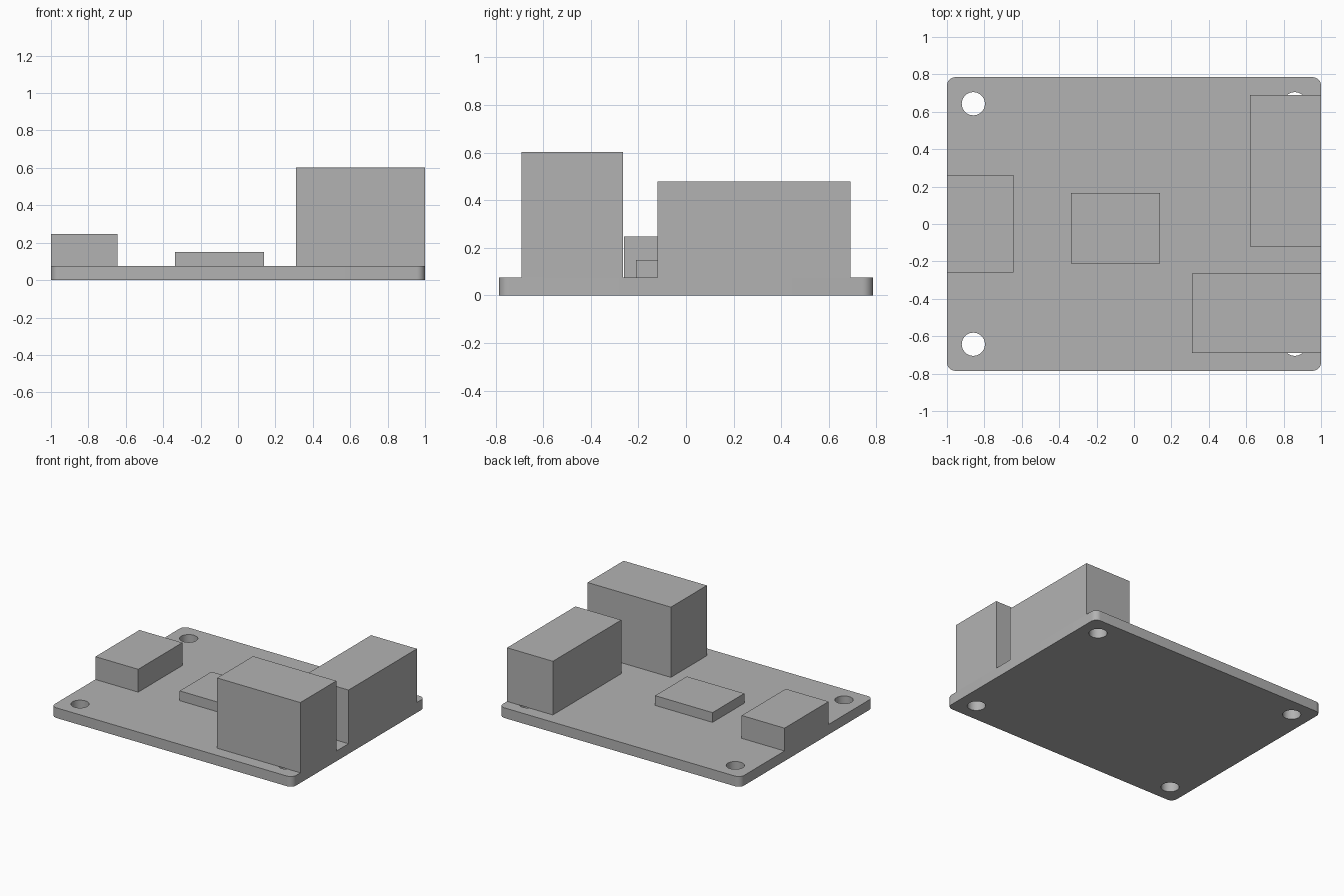
import bpy
import bmesh
import math
from mathutils import Matrix, Vector

cube = bpy.data.objects.get("Cube")
if cube:
    bpy.data.objects.remove(cube, do_unlink=True)

BOARD_TOP = 0.076
HALF_Y = 0.785

# Single grey finish
grey = bpy.data.materials.new("plain grey")
grey.use_nodes = True
colour = (0.448, 0.448, 0.448, 1)
grey.diffuse_color = colour
grey.node_tree.nodes["Principled BSDF"].inputs["Base Color"].default_value = colour


def add_object(name, bm):
    mesh = bpy.data.meshes.new(name)
    bm.to_mesh(mesh)
    bm.free()
    mesh.materials.append(grey)
    obj = bpy.data.objects.new(name, mesh)
    bpy.context.collection.objects.link(obj)
    return obj


def box_mesh(low, high):
    low, high = Vector(low), Vector(high)
    bm = bmesh.new()
    bmesh.ops.create_cube(bm, size=1, matrix=Matrix.Translation((low + high) / 2)
                          @ Matrix.Diagonal((*(high - low), 1)))
    return bm


# Board with rounded corners
bm = box_mesh((-1, -HALF_Y, 0), (1, HALF_Y, BOARD_TOP))
uprights = [e for e in bm.edges
            if abs(e.verts[0].co.z - e.verts[1].co.z) > BOARD_TOP / 2]
bmesh.ops.bevel(bm, geom=uprights, offset=0.045, segments=8,
                profile=0.5, affect='EDGES')
board = add_object("circuit_board", bm)

# Four mounting holes
bm = bmesh.new()
for x in (-0.859, 0.859):
    for y in (-0.643, 0.643):
        bmesh.ops.create_cone(bm, cap_ends=True, segments=40, radius1=0.062,
                              radius2=0.062, depth=0.5,
                              matrix=Matrix.Translation((x, y, 0)))
cutter = add_object("hole_cutter", bm)
cutter.hide_render = True

cut = board.modifiers.new("mounting_holes", 'BOOLEAN')
cut.operation = 'DIFFERENCE'
cut.solver = 'EXACT'
cut.object = cutter
bpy.ops.object.select_all(action='DESELECT')
board.select_set(True)
bpy.context.view_layer.objects.active = board
bpy.ops.object.modifier_apply(modifier=cut.name)
bpy.data.objects.remove(cutter, do_unlink=True)
bpy.ops.object.shade_smooth_by_angle(angle=math.radians(30))

# Components: name, x range, y range, top height
components = [
    ("side_connector", (-1, -0.645), (-0.26, 0.262), 0.247),
    ("processor_chip", (-0.336, 0.14), (-0.21, 0.166), 0.149),
    ("rear_port_block", (0.62, 1), (-0.12, 0.69), 0.478),
    ("front_port_block", (0.31, 1), (-0.69, -0.264), 0.602),
]
for name, xs, ys, top in components:
    add_object(name, box_mesh((xs[0], ys[0], BOARD_TOP), (xs[1], ys[1], top)))
